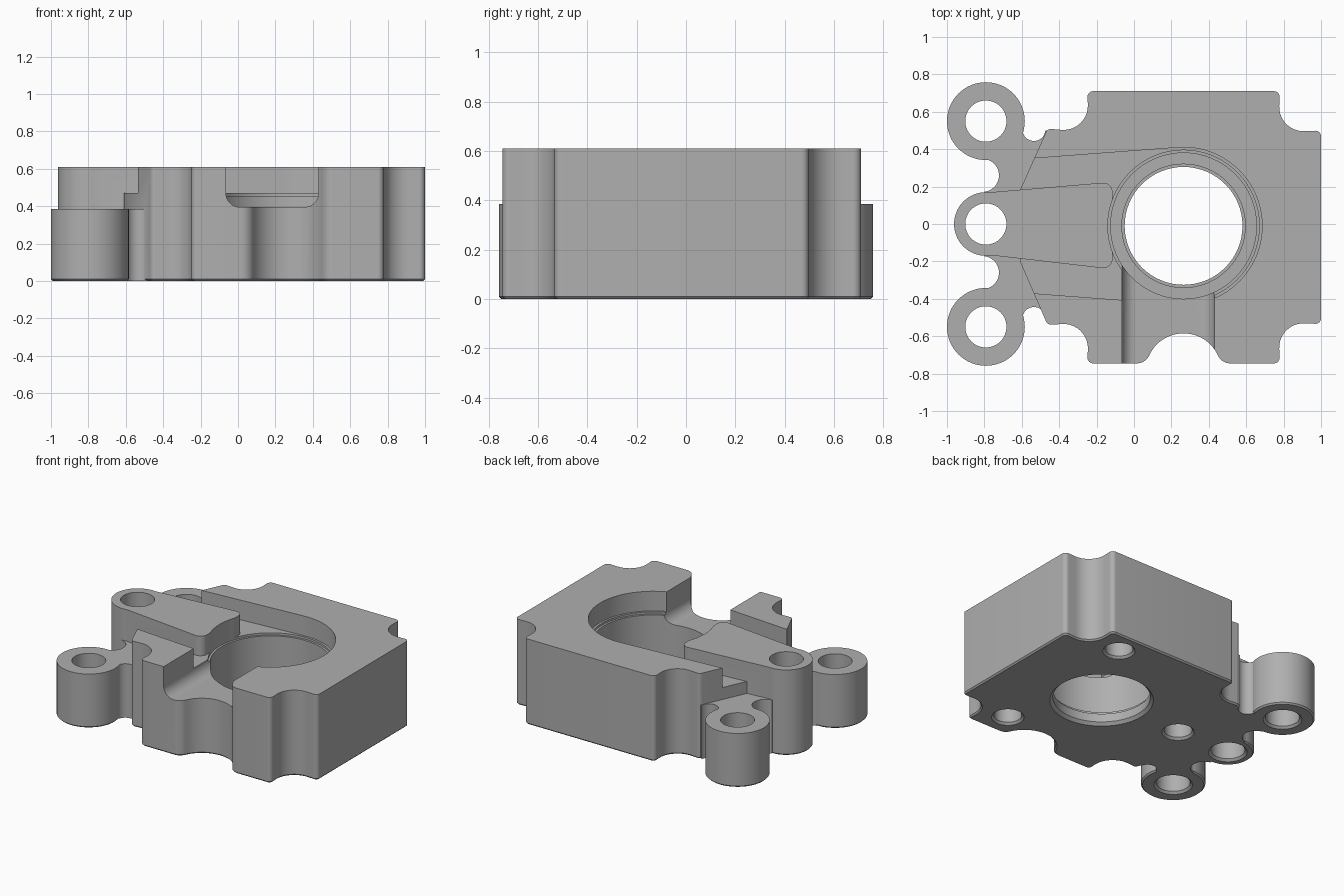
import bpy, bmesh, math
from mathutils import Matrix, Vector

old = bpy.data.objects.get("Cube")
if old:
    bpy.data.objects.remove(old, do_unlink=True)

grey = bpy.data.materials.new("machined grey")
grey.use_nodes = True
colour = (0.43, 0.43, 0.43, 1)
grey.diffuse_color = colour
grey.node_tree.nodes["Principled BSDF"].inputs["Base Color"].default_value = colour

TOP, EAR_TOP, FLOOR = 0.61, 0.385, 0.47
BORE = Vector((0.265, -0.01))


def rounded(corners, steps=10):
    """Turn (x, y, radius) corners into an outline with filleted corners."""
    out = []
    for i, (x, y, r) in enumerate(corners):
        p = Vector((x, y))
        if r == 0:
            out.append(p)
            continue
        a = (Vector(corners[i - 1][:2]) - p).normalized()
        b = (Vector(corners[(i + 1) % len(corners)][:2]) - p).normalized()
        half = a.angle(b) / 2
        centre = p + (a + b).normalized() * r / math.sin(half)
        start = p + a * r / math.tan(half) - centre
        end = p + b * r / math.tan(half) - centre
        a0 = math.atan2(start.y, start.x)
        sweep = math.atan2(end.y, end.x) - a0
        sweep = (sweep + math.pi) % (2 * math.pi) - math.pi
        for k in range(steps + 1):
            t = a0 + sweep * k / steps
            out.append(centre + r * Vector((math.cos(t), math.sin(t))))
    return out


def arc(cx, cy, r, a0=0, a1=360, n=64):
    full = abs(a1 - a0) == 360
    angles = [math.radians(a0 + (a1 - a0) * k / n) for k in range(n if full else n + 1)]
    return [Vector((cx + r * math.cos(t), cy + r * math.sin(t))) for t in angles]


def finish(bm, name):
    bmesh.ops.recalc_face_normals(bm, faces=bm.faces)
    mesh = bpy.data.meshes.new(name)
    bm.to_mesh(mesh)
    bm.free()
    mesh.materials.append(grey)
    obj = bpy.data.objects.new(name, mesh)
    bpy.context.collection.objects.link(obj)
    return obj


def prism(name, outline, lo, hi, chamfer=0, along_y=False):
    bm = bmesh.new()
    base = lo + chamfer
    bottom = bm.faces.new([bm.verts.new((p.x, p.y, base)) for p in outline])
    top = bm.faces.new([bm.verts.new((p.x, p.y, hi)) for p in outline])
    n = len(outline)
    bv, tv = list(bottom.verts), list(top.verts)
    for i in range(n):
        j = (i + 1) % n
        bm.faces.new((bv[i], bv[j], tv[j], tv[i]))
    bmesh.ops.recalc_face_normals(bm, faces=bm.faces)
    if chamfer:
        bmesh.ops.inset_region(bm, faces=[bottom], thickness=chamfer, use_even_offset=True)
        for v in bottom.verts:
            v.co.z = lo
    if along_y:
        for v in bm.verts:
            v.co.y, v.co.z = v.co.z, v.co.y
    return finish(bm, name)


def cone(x, y, r0, r1, lo, hi):
    bm = bmesh.new()
    bmesh.ops.create_cone(bm, cap_ends=True, segments=64, radius1=r0, radius2=r1,
                          depth=hi - lo, matrix=Matrix.Translation((x, y, (lo + hi) / 2)))
    return finish(bm, "cutter")


def combine(obj, other, operation):
    other.hide_render = True
    mod = obj.modifiers.new("combine", 'BOOLEAN')
    mod.operation, mod.solver, mod.object = operation, 'EXACT', other
    bpy.context.view_layer.update()
    graph = bpy.context.evaluated_depsgraph_get()
    mesh = bpy.data.meshes.new_from_object(obj.evaluated_get(graph))
    obj.modifiers.clear()
    obj.data = mesh
    bpy.data.objects.remove(other, do_unlink=True)


def cut(obj, other):
    combine(obj, other, 'DIFFERENCE')


def add(obj, other):
    combine(obj, other, 'UNION')


# Main block with scalloped corners and a hollow in the front face
housing = prism("housing", rounded([
    (-0.25, 0.71, 0.03), (-0.24, 0.49, 0.13), (-0.462, 0.51, 0.03),
    (-0.61, 0.18, 0), (-0.61, -0.2, 0),
    (-0.462, -0.54, 0.03), (-0.24, -0.525, 0.13), (-0.25, -0.745, 0.03),
    (0.06, -0.745, 0.07), (0.14, -0.585, 0.2), (0.39, -0.585, 0.2), (0.47, -0.745, 0.07),
    (0.78, -0.745, 0.03), (0.77, -0.525, 0.13), (1, -0.535, 0.03),
    (1, 0.5, 0.03), (0.77, 0.49, 0.13), (0.78, 0.71, 0.03)]), 0, TOP, 0.01)

# Open pocket: round around the bore, with walls running out to the left
pocket = [Vector((-0.75, 0.335))] + arc(*BORE, 0.42, 94.5, -94.5) + [Vector((-0.75, -0.355))]
cut(housing, prism("pocket_cutter", pocket, FLOOR, 0.8))

# Round-bottomed channel from the pocket to the front
channel = rounded([(-0.065, 0.9, 0), (-0.065, 0.395, 0.075),
                   (0.43, 0.395, 0.075), (0.43, 0.9, 0)])
cut(housing, prism("channel_cutter", channel, -0.9, -0.2, along_y=True))

# Neck plate joining the mounting ears, with coves between them
neck = prism("neck", rounded([(-0.8, 0.5, 0), (-0.45, 0.5, 0),
                              (-0.45, -0.5, 0), (-0.8, -0.5, 0)]), 0, EAR_TOP, 0.01)
for side in (1, -1):
    cut(neck, cone(-0.81, side * 0.26, 0.088, 0.088, -0.1, 0.5))
    cut(neck, cone(-0.535, side * 0.505, 0.061, 0.061, -0.1, 0.5))
add(housing, neck)

# Two outer ears and the taller middle post
for y, r, top in ((0.55, 0.208, EAR_TOP), (-0.55, 0.208, EAR_TOP), (0, 0.17, TOP)):
    add(housing, prism("ear", arc(-0.792, y, r), 0, top, 0.01))

# Raised arm from the post to the bore
arm = rounded([(-0.8, 0.167, 0), (-0.115, 0.225, 0.05),
               (-0.115, -0.242, 0.05), (-0.8, -0.163, 0)])
add(housing, prism("arm", arm, 0.3, TOP))

# Stepped bore with a retaining lip at the bottom
bx, by = BORE
for r0, r1, lo, hi in ((0.405, 0.405, 0.455, 0.8), (0.39, 0.39, 0.1, 0.7),
                       (0.33, 0.33, 0.08, 0.6), (0.315, 0.315, -0.1, 0.5),
                       (0.345, 0.315, -0.01, 0.02)):
    cut(housing, cone(bx, by, r0, r1, lo, hi))

# Through holes in the ears and post
for y in (0.55, 0, -0.55):
    cut(housing, cone(-0.792, y, 0.11, 0.11, -0.1, 0.8))
    cut(housing, cone(-0.792, y, 0.135, 0.11, -0.01, 0.015))

# Three blind holes underneath, evenly spaced around the bore
for turn in (60, 180, 300):
    t = math.radians(turn)
    x, y = bx + 0.645 * math.cos(t), by + 0.645 * math.sin(t)
    cut(housing, cone(x, y, 0.09, 0.09, -0.1, 0.3))
    cut(housing, cone(x, y, 0.115, 0.09, -0.01, 0.015))

bpy.ops.object.select_all(action='DESELECT')
housing.hide_render = False
housing.select_set(True)
bpy.context.view_layer.objects.active = housing
bpy.ops.object.shade_smooth_by_angle(angle=math.radians(30))
